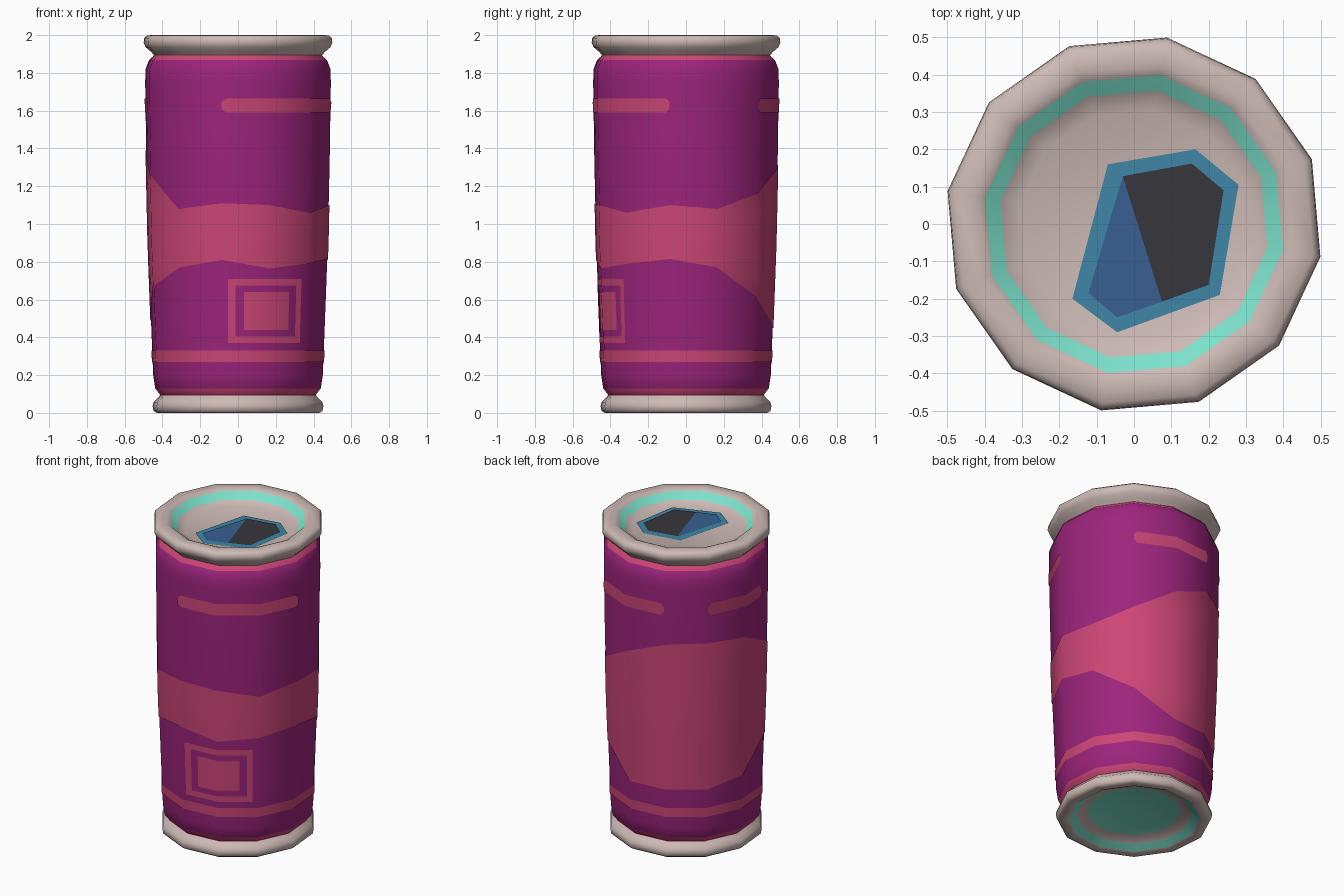
import bpy, bmesh, math

if "Cube" in bpy.data.objects:
    bpy.data.objects.remove(bpy.data.objects["Cube"])

SIDES, TURN = 12, 20      # twelve-sided can, first corner at 20 degrees
STEP = 360 / SIDES


def material(name, r, g, b):
    lin = [((c / 255 + 0.055) / 1.055) ** 2.4 for c in (r, g, b)]
    m = bpy.data.materials.new(name)
    m.diffuse_color = (*lin, 1)
    m.use_nodes = True
    m.node_tree.nodes["Principled BSDF"].inputs["Base Color"].default_value = m.diffuse_color
    return m


PURPLE = material("purple", 156, 36, 124)
PINK = material("pink", 204, 70, 118)
METAL = material("warm grey", 205, 186, 181)
TEAL = material("teal", 124, 226, 204)
RIM_BLUE = material("rim blue", 62, 134, 166)
TAB_BLUE = material("tab blue", 56, 96, 146)
DARK = material("dark", 54, 54, 60)


def make(name, verts, faces, mats, index=None):
    me = bpy.data.meshes.new(name)
    me.from_pydata(verts, [], faces)
    for m in mats:
        me.materials.append(m)
    for i, p in enumerate(me.polygons):
        p.use_smooth = True
        if index:
            p.material_index = index[i]
    me.set_sharp_from_angle(angle=math.radians(50))
    ob = bpy.data.objects.new(name, me)
    bpy.context.collection.objects.link(ob)
    return ob


def lathe(name, profile, mats, cap=False):
    """profile: (radius, z, material slot of the segment that follows)"""
    verts, faces, index = [], [], []
    for r, z, _ in profile:
        for k in range(SIDES):
            a = math.radians(TURN + k * STEP)
            verts.append((r * math.cos(a), r * math.sin(a), z))
    for j in range(len(profile) - 1):
        for k in range(SIDES):
            n = (k + 1) % SIDES
            a, b = j * SIDES, (j + 1) * SIDES
            faces.append((a + k, a + n, b + n, b + k))
            index.append(profile[j][2])
    if cap:
        faces.append([(len(profile) - 1) * SIDES + k for k in range(SIDES)])
        index.append(profile[-1][2])
    ob = make(name, verts, faces, mats, index)
    bm = bmesh.new()
    bm.from_mesh(ob.data)
    if cap and profile[-1][1] < 1:      # bottom profile runs downwards
        bmesh.ops.reverse_faces(bm, faces=bm.faces)
    bm.to_mesh(ob.data)
    bm.free()
    return ob


# Printed body with pink neck bands
WALL = [(0.445, 0.13), (0.456, 0.20), (0.466, 0.45), (0.483, 0.90),
        (0.493, 1.35), (0.499, 1.75), (0.497, 1.82)]
lathe("can_body", [(0.428, 0.075, 1), (0.418, 0.095, 1)]
      + [(r, z, 0) for r, z in WALL]
      + [(0.478, 1.868, 1), (0.458, 1.885, 1), (0.448, 1.90, 1)], [PURPLE, PINK])

# Top rim, teal inner wall and sunken lid
lathe("top_rim_and_lid",
      [(0.446, 1.886, 0), (0.466, 1.91, 0), (0.496, 1.935, 0), (0.507, 1.96, 0),
       (0.504, 1.985, 0), (0.487, 1.999, 0), (0.43, 2.0, 0), (0.405, 1.988, 1),
       (0.363, 1.95, 0), (0.31, 1.928, 0)], [METAL, TEAL], cap=True)

# Bottom rim, teal inner wall and recessed base
lathe("bottom_rim_and_base",
      [(0.420, 0.092, 0), (0.434, 0.075, 0), (0.454, 0.058, 0), (0.459, 0.035, 0),
       (0.454, 0.01, 0), (0.437, 0.0, 0), (0.40, 0.0, 0), (0.385, 0.006, 1),
       (0.34, 0.032, 0), (0.275, 0.055, 1)], [METAL, TEAL], cap=True)


def wall_point(angle, z, lift=0.004):
    """Point just outside the faceted wall"""
    for (r0, z0), (r1, z1) in zip(WALL, WALL[1:]):
        if z <= z1:
            break
    r = r0 + (r1 - r0) * (z - z0) / (z1 - z0) + lift
    half = STEP / 2
    off = (angle - TURN) % STEP - half
    r *= math.cos(math.radians(half)) / math.cos(math.radians(off))
    a = math.radians(angle)
    return (r * math.cos(a), r * math.sin(a), z)


def patch(name, outline, rows=1, closed=False):
    """Thin print on the wall; outline holds (angle, low z, high z)"""
    cols = []
    for p, q in zip(outline, outline[1:]):
        cols.append(p)
        k = math.floor((p[0] - TURN) / STEP + 1e-6) + 1
        while TURN + k * STEP < q[0] - 1e-6:
            a = TURN + k * STEP
            t = (a - p[0]) / (q[0] - p[0])
            cols.append((a, p[1] + t * (q[1] - p[1]), p[2] + t * (q[2] - p[2])))
            k += 1
    if not closed:
        cols.append(outline[-1])
    verts = [wall_point(a, lo + (hi - lo) * j / rows)
             for a, lo, hi in cols for j in range(rows + 1)]
    n, w, faces = len(cols), rows + 1, []
    for i in range(n if closed else n - 1):
        b = (i + 1) % n
        for j in range(rows):
            faces.append((i * w + j, b * w + j, b * w + j + 1, i * w + j + 1))
    return make(name, verts, faces, [PINK])


# Wide wavy band, taller at the back
LOW = [0.67, 0.77, 0.81, 0.765, 0.79, 0.815, 0.77, 0.62, 0.45, 0.45, 0.45, 0.49]
HIGH = [1.26, 1.08, 1.11, 1.10, 1.06, 1.10, 1.08, 1.16, 1.30, 1.40, 1.41, 1.39]
band = [(-160 + 30 * i, lo, hi) for i, (lo, hi) in enumerate(zip(LOW, HIGH))]
patch("wavy_band", band + [(200, LOW[0], HIGH[0])], rows=6, closed=True)

# Full stripe near the base
patch("lower_stripe", [(-160, 0.27, 0.33), (200, 0.27, 0.33)], closed=True)

# Broken stripe near the top with blunt ends
for i, (a0, a1) in enumerate([(-100, -10), (50, 110), (140, 190)]):
    patch(f"upper_stripe_{i + 1}",
          [(a0, 1.61, 1.645), (a0 + 2.5, 1.59, 1.665),
           (a1 - 2.5, 1.59, 1.665), (a1, 1.61, 1.645)])

# Square emblem: frame of four bars and a solid middle
bars = {"left": (-96.5, -91.5, 0.37, 0.71), "right": (-48.5, -44.5, 0.37, 0.71),
        "bottom": (-91.5, -48.5, 0.37, 0.405), "top": (-91.5, -48.5, 0.675, 0.71),
        "middle": (-86, -54, 0.44, 0.64)}
for side, (a0, a1, lo, hi) in bars.items():
    patch(f"square_{side}", [(a0, lo, hi), (a1, lo, hi)])


# Drinking hole and tab on the lid
def plate(name, pts, z, mat):
    return make(name, [(x, y, z) for x, y in pts], [list(range(len(pts)))[::-1]], [mat])


plate("opening_surround", [(-0.07, 0.16), (0.165, 0.2), (0.28, 0.105),
                           (0.23, -0.19), (-0.045, -0.29), (-0.165, -0.2)], 1.932, RIM_BLUE)
plate("opening_hole", [(-0.03, 0.128), (0.155, 0.162), (0.24, 0.09),
                       (0.2, -0.163), (0.075, -0.208)], 1.936, DARK)
plate("opening_flap", [(-0.03, 0.128), (0.075, -0.208), (-0.045, -0.25),
                       (-0.122, -0.185)], 1.936, TAB_BLUE)
# make every lid plate face upwards
for ob in bpy.data.objects:
    if ob.name.startswith("opening") and ob.data.polygons[0].normal.z < 0:
        ob.data.flip_normals()
